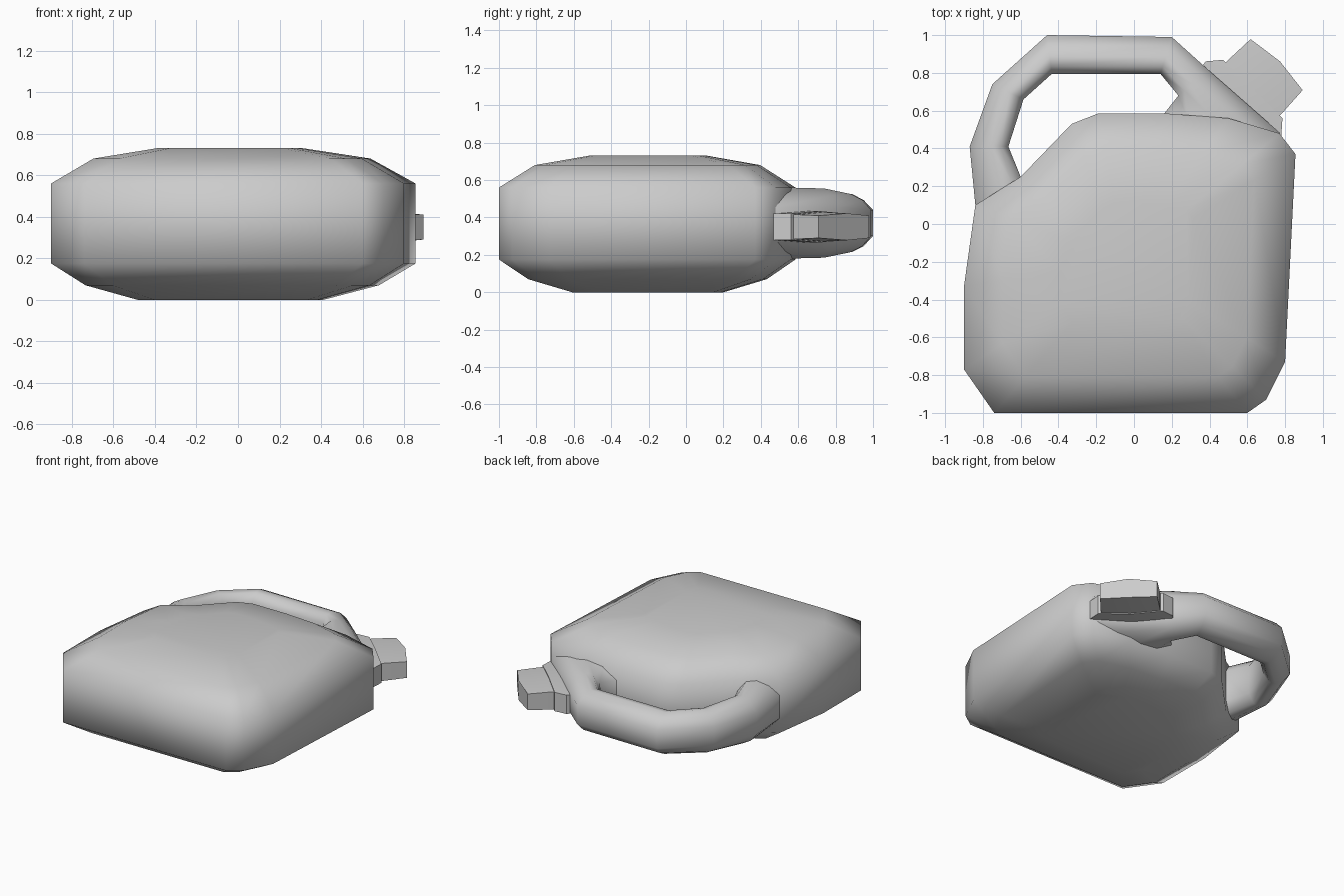
import bpy, bmesh, math
from mathutils import Vector

if "Cube" in bpy.data.objects:
    bpy.data.objects.remove(bpy.data.objects["Cube"])

MID = 0.37  # height of the handle and spout centre line


def loft(name, rings, angle=80):
    """Skin equal-length closed rings, cap both ends and smooth the result."""
    bm = bmesh.new()
    rows = [[bm.verts.new(p) for p in ring] for ring in rings]
    n = len(rows[0])
    for a, b in zip(rows, rows[1:]):
        for i in range(n):
            j = (i + 1) % n
            bm.faces.new((a[i], a[j], b[j], b[i]))
    bm.faces.new(rows[0][::-1])
    bm.faces.new(rows[-1])
    bmesh.ops.recalc_face_normals(bm, faces=bm.faces)
    mesh = bpy.data.meshes.new(name)
    bm.to_mesh(mesh)
    bm.free()
    obj = bpy.data.objects.new(name, mesh)
    bpy.context.collection.objects.link(obj)
    bpy.ops.object.select_all(action='DESELECT')
    obj.select_set(True)
    bpy.context.view_layer.objects.active = obj
    bpy.ops.object.shade_smooth_by_angle(angle=math.radians(angle))
    return obj


# Tank: one outline scaled about its centre at each height
outline = [(-0.74, -1), (0.6, -1), (0.7, -0.93), (0.8, -0.73), (0.855, 0.37),
           (0.77, 0.48), (0.5, 0.56), (0.17, 0.585), (-0.19, 0.585), (-0.33, 0.53),
           (-0.6, 0.25), (-0.84, 0.1), (-0.9, -0.33), (-0.9, -0.77)]
levels = [(0, 0.51), (0.07, 0.805), (0.175, 1), (0.56, 1), (0.68, 0.76), (0.73, 0.4)]
cx, cy = -0.05, -0.2
loft("tank", [[(cx + (x - cx) * s, cy + (y - cy) * s, z) for x, y in outline]
              for z, s in levels])

# Handle and shoulder: outer point, inner point, half height of each section
stations = [((0.78, 0.4), (0.1, 0.4), 0.19), ((0.77, 0.485), (0.16, 0.585), 0.19),
            ((0.4, 0.81), (0.235, 0.68), 0.185), ((0.2, 0.99), (0.14, 0.795), 0.155),
            ((-0.46, 1.0), (-0.435, 0.795), 0.155), ((-0.75, 0.74), (-0.585, 0.66), 0.16),
            ((-0.87, 0.41), (-0.665, 0.41), 0.175), ((-0.84, 0.1), (-0.6, 0.25), 0.19),
            ((-0.84, 0.0), (-0.5, 0.1), 0.19)]
half = [(0, 0.45), (0.25, 0.8), (0.55, 1), (0.8, 0.95), (1, 0.6)]
section = half + [(t, -h) for t, h in reversed(half)]
loft("handle", [[Vector((*o, MID)).lerp(Vector((*i, MID)), t) + Vector((0, 0, h * hh))
                 for t, h in section] for o, i, hh in stations])

# Spout collar and cap, pointing diagonally out of the shoulder
axis = Vector((0.7, 0.714, 0))
side = Vector((-0.714, 0.7, 0))
base = Vector((0.58, 0.665, 0.35))


def spout_ring(d, w, h, bulge=0.0):
    pts = [(-1, -1), (0, -1.2), (1, -1), (1, 1), (0, 1.2), (-1, 1)]
    return [base + axis * (d + (bulge if u == 0 else 0)) + side * u * w
            + Vector((0, 0, v * h)) for u, v in pts]


loft("spout_collar", [spout_ring(-0.1, 0.27, 0.07), spout_ring(0, 0.28, 0.07),
                      spout_ring(0.07, 0.22, 0.07)], 45)
loft("spout_cap", [spout_ring(0.03, 0.2, 0.065), spout_ring(0.1, 0.2, 0.065),
                   spout_ring(0.25, 0.193, 0.06, 0.025)], 50)
